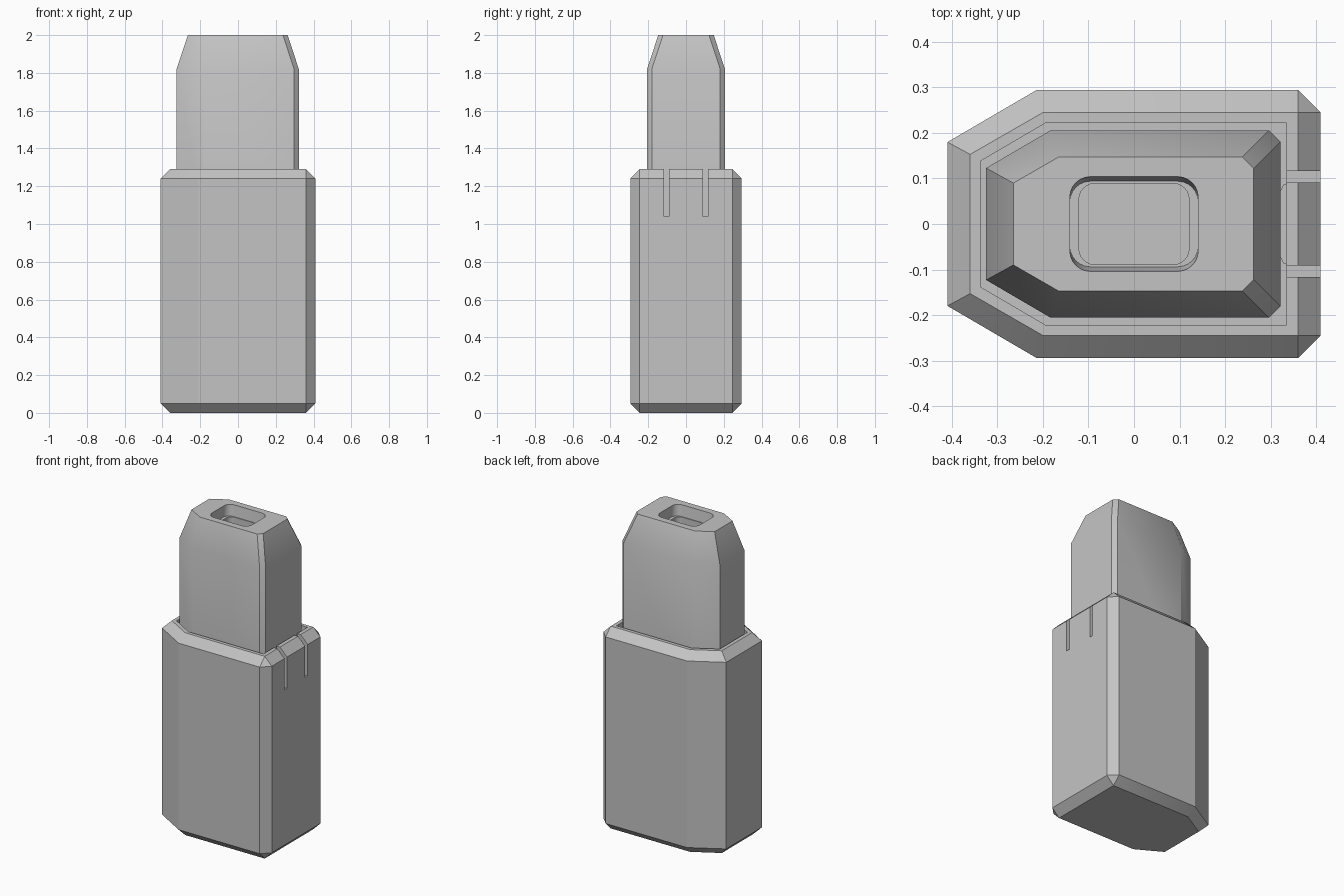
import bpy, bmesh, math

cube = bpy.data.objects.get("Cube")
if cube:
    bpy.data.objects.remove(cube, do_unlink=True)

grey = bpy.data.materials.new("plain grey")
grey.use_nodes = True
colour = (0.55, 0.55, 0.55, 1)
grey.diffuse_color = colour
grey.node_tree.nodes["Principled BSDF"].inputs["Base Color"].default_value = colour


def mirrored(half):
    """Close a half outline (y > 0, from -x to +x) across the x axis."""
    return half + [(x, -y) for x, y in reversed(half)]


def rounded_rect(hx, hy, radius, steps=6):
    points = []
    for k, (sx, sy) in enumerate([(1, 1), (-1, 1), (-1, -1), (1, -1)]):
        for i in range(steps + 1):
            a = math.pi / 2 * (k + i / steps)
            points.append((sx * (hx - radius) + radius * math.cos(a),
                           sy * (hy - radius) + radius * math.sin(a)))
    return points


def loft(name, rings):
    """Skin a closed solid through (outline, z) rings of equal length."""
    bm = bmesh.new()
    loops = [[bm.verts.new((x, y, z)) for x, y in outline] for outline, z in rings]
    n = len(loops[0])
    for a, b in zip(loops, loops[1:]):
        for i in range(n):
            j = (i + 1) % n
            bm.faces.new((a[i], a[j], b[j], b[i]))
    bm.faces.new(loops[0])
    bm.faces.new(loops[-1])
    bmesh.ops.remove_doubles(bm, verts=bm.verts, dist=0.0005)
    bmesh.ops.recalc_face_normals(bm, faces=bm.faces)
    mesh = bpy.data.meshes.new(name)
    bm.to_mesh(mesh)
    bm.free()
    mesh.materials.append(grey)
    obj = bpy.data.objects.new(name, mesh)
    bpy.context.collection.objects.link(obj)
    return obj


def activate(obj):
    bpy.ops.object.select_all(action='DESELECT')
    obj.select_set(True)
    bpy.context.view_layer.objects.active = obj


def cut(obj, cutter):
    cutter.hide_render = True
    mod = obj.modifiers.new("cut", 'BOOLEAN')
    mod.operation = 'DIFFERENCE'
    mod.solver = 'EXACT'
    mod.object = cutter
    activate(obj)
    bpy.ops.object.modifier_apply(modifier=mod.name)
    bpy.data.objects.remove(cutter, do_unlink=True)


# Hollow body with chamfered rims and a blunt pointed side
outer = mirrored([(-0.41, 0.18), (-0.213, 0.295), (0.36, 0.295), (0.41, 0.245)])
rim = mirrored([(-0.36, 0.153), (-0.2, 0.245), (0.36, 0.245), (0.36, 0.245)])
cavity = mirrored([(-0.336, 0.139), (-0.194, 0.222), (0.335, 0.222), (0.335, 0.222)])
body = loft("body", [(rim, 0), (outer, 0.05), (outer, 1.24), (rim, 1.29),
                     (cavity, 1.29), (cavity, 1.0)])

# Two narrow slots that free a spring tab
for side in (-1, 1):
    y = side * 0.104
    slot = [(0.325, y - 0.013), (0.45, y - 0.013), (0.45, y + 0.013), (0.325, y + 0.013)]
    cut(body, loft("slot_cutter", [(slot, 1.04), (slot, 1.4)]))

# Rounded catch on the inside of the tab
catch = [(0.338, 0.09), (0.328, 0.086), (0.32, 0.07)]
catch += [(x, -y) for x, y in reversed(catch)]
loft("tab_catch", [(catch, 1.18), (catch, 1.27)])

# Mouthpiece with tapered top
sleeve = mirrored([(-0.325, 0.123), (-0.183, 0.206), (0.297, 0.206), (0.322, 0.181)])
crown = mirrored([(-0.265, 0.09), (-0.166, 0.147), (0.238, 0.147), (0.263, 0.122)])
mouthpiece = loft("mouthpiece", [(sleeve, 0.99), (sleeve, 1.82), (crown, 2.0)])

# Stepped pocket in the crown
mouth = rounded_rect(0.141, 0.104, 0.045)
ledge = rounded_rect(0.141, 0.094, 0.045)
well = rounded_rect(0.121, 0.089, 0.035)
cut(mouthpiece, loft("pocket_cutter", [(mouth, 2.05), (mouth, 2.0), (ledge, 1.93),
                                       (well, 1.93), (well, 1.85)]))

for obj in (body, mouthpiece):
    activate(obj)
    bpy.ops.object.shade_smooth_by_angle(angle=math.radians(30))
